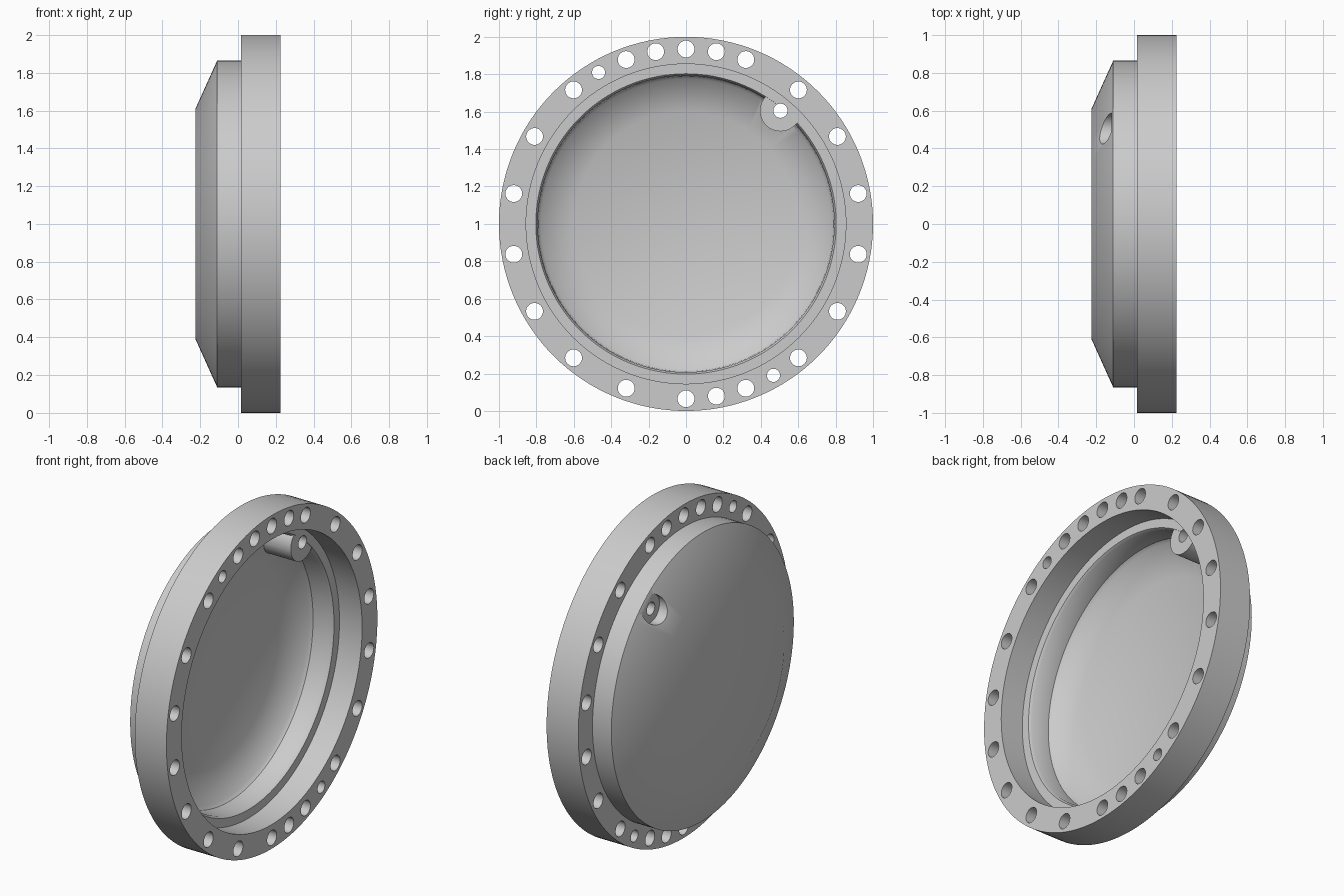
import bpy, bmesh
from math import cos, sin, radians, pi

if "Cube" in bpy.data.objects:
    bpy.data.objects.remove(bpy.data.objects["Cube"])

CZ = 1.0  # height of the cover's axis


def revolve(name, profile, segs=128, cy=0.0, cz=CZ):
    """Solid of revolution about a line along x; profile is (x, radius)."""
    bm = bmesh.new()
    rings = []
    for x, r in profile:
        rings.append([bm.verts.new((x, cy + r * cos(2 * pi * i / segs),
                                    cz + r * sin(2 * pi * i / segs)))
                      for i in range(segs)])
    for a, b in zip(rings, rings[1:]):
        for i in range(segs):
            j = (i + 1) % segs
            bm.faces.new((a[i], a[j], b[j], b[i]))
    bm.faces.new(rings[0])
    bm.faces.new(rings[-1])
    bmesh.ops.recalc_face_normals(bm, faces=bm.faces)
    me = bpy.data.meshes.new(name)
    bm.to_mesh(me)
    bm.free()
    ob = bpy.data.objects.new(name, me)
    bpy.context.collection.objects.link(ob)
    return ob


def rod(name, x0, x1, r, cy, cz, segs=32):
    return revolve(name, [(x0, r), (x1, r)], segs, cy, cz)


def cut(target, cutter):
    cutter.hide_render = True
    m = target.modifiers.new("cut", 'BOOLEAN')
    m.operation = 'DIFFERENCE'
    m.solver = 'EXACT'
    m.object = cutter
    bpy.context.view_layer.objects.active = target
    bpy.ops.object.modifier_apply(modifier=m.name)
    bpy.data.objects.remove(cutter)


# Outer shell: flat back, chamfered dish and wide flange
cover = revolve("flanged_cover", [(-0.225, 0.61), (-0.11, 0.865), (0.015, 0.865),
                                  (0.015, 1.0), (0.225, 1.0)])

# Hollow: bore, ledge, wall and sloped floor, leaving a boss standing
BY, BZ = 0.505, CZ + 0.605
hollow = revolve("hollow", [(0.3, 0.855), (0.075, 0.855), (0.075, 0.803),
                            (0.06, 0.793), (-0.055, 0.79), (-0.075, 0.775),
                            (-0.15, 0.6)])
cut(hollow, rod("boss", -0.4, 0.074, 0.11, BY, BZ, 48))
cut(cover, hollow)

# Bolt seat on the outside and hole through the boss
cut(cover, rod("seat_pocket", -0.4, -0.12, 0.082, BY, BZ))
cut(cover, rod("boss_hole", -0.4, 0.4, 0.038, BY, BZ))

# Flange bolt holes, with two smaller dowel holes
for a in (10, 30, 50, 70, 80, 90, 100, 110, 130, 150, 170, 190, 210, 230, 250,
          270, 280, 290, 310, 330, 350):
    t = radians(a)
    cut(cover, rod("bolt", -0.1, 0.4, 0.045, 0.935 * cos(t), CZ + 0.935 * sin(t)))
for a in (120, 300):
    t = radians(a)
    cut(cover, rod("dowel", -0.1, 0.4, 0.035, 0.935 * cos(t), CZ + 0.935 * sin(t)))

# Smooth shading with crisp edges
bpy.ops.object.select_all(action='DESELECT')
cover.select_set(True)
bpy.context.view_layer.objects.active = cover
bpy.ops.object.shade_smooth_by_angle(angle=radians(35))
